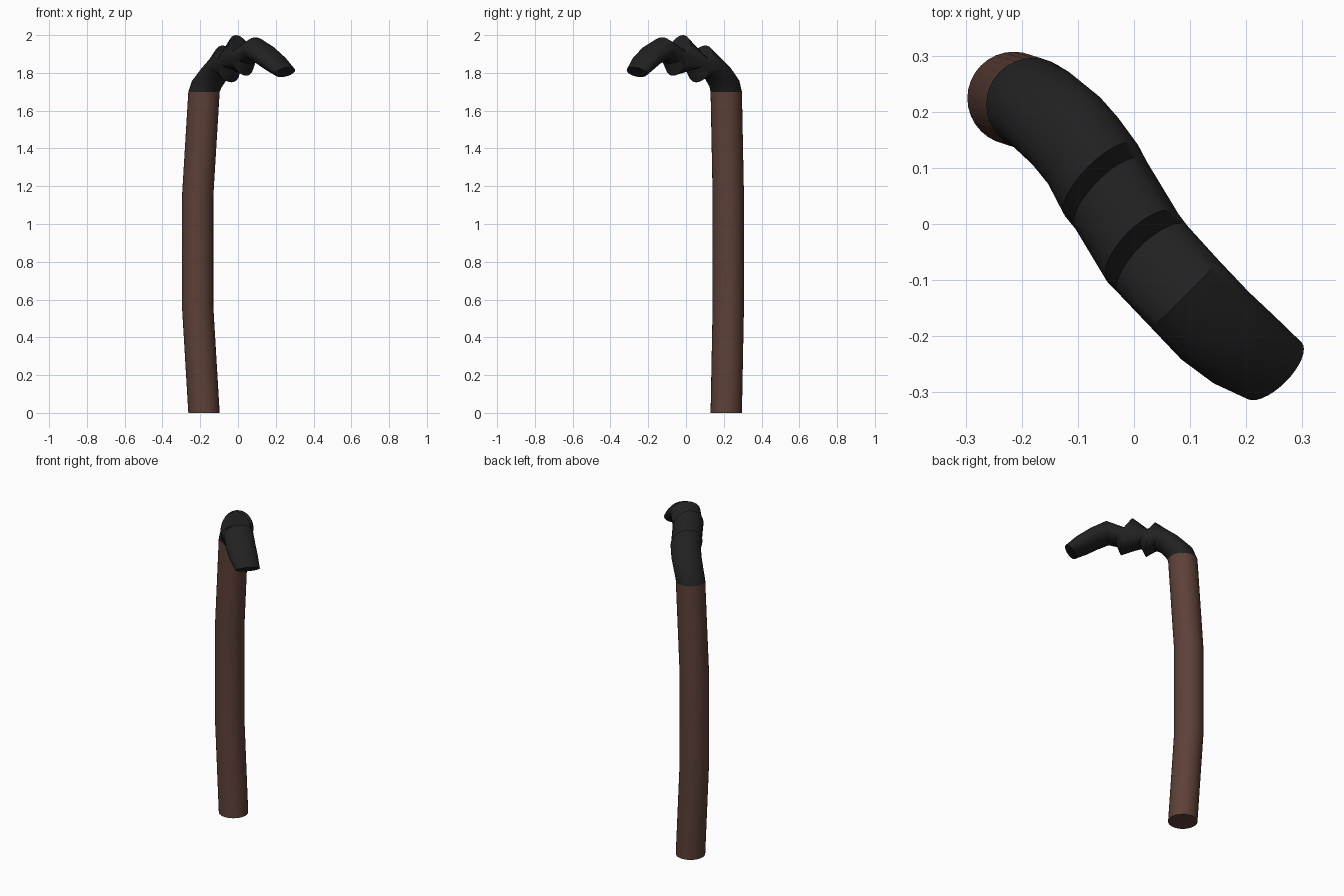
import bpy, bmesh, math
from mathutils import Vector

if "Cube" in bpy.data.objects:
    bpy.data.objects.remove(bpy.data.objects["Cube"])

SIDES = 32
ALONG = Vector((1, -1, 0)).normalized()    # horizontal direction of the handle
ACROSS = Vector((1, 1, 0)).normalized()
UP = Vector((0, 0, 1))


def material(name, rgb):
    m = bpy.data.materials.new(name)
    m.diffuse_color = (*rgb, 1)
    m.use_nodes = True
    m.node_tree.nodes["Principled BSDF"].inputs["Base Color"].default_value = m.diffuse_color
    return m


def loft(name, rings, mat):
    """Each ring is (centre, half axis a, half axis b)."""
    bm = bmesh.new()
    loops = []
    for c, a, b in rings:
        loops.append([bm.verts.new(c + a * math.cos(2 * math.pi * i / SIDES)
                                   + b * math.sin(2 * math.pi * i / SIDES))
                      for i in range(SIDES)])
    for p, q in zip(loops, loops[1:]):
        for i in range(SIDES):
            j = (i + 1) % SIDES
            bm.faces.new((p[i], p[j], q[j], q[i]))
    bm.faces.new(loops[0])
    bm.faces.new(loops[-1])
    bmesh.ops.recalc_face_normals(bm, faces=bm.faces)
    me = bpy.data.meshes.new(name)
    bm.to_mesh(me)
    bm.free()
    me.materials.append(mat)
    ob = bpy.data.objects.new(name, me)
    bpy.context.collection.objects.link(ob)
    bpy.context.view_layer.objects.active = ob
    ob.select_set(True)
    bpy.ops.object.shade_smooth_by_angle(angle=math.radians(30))
    ob.select_set(False)
    return ob


brown = material("dark brown wood", (0.1095, 0.0513, 0.0382))
black = material("black grip", (0.0152, 0.0152, 0.0152))

# Slightly bowed shaft
R = 0.083
shaft = [(-0.18, 0.213, 0), (-0.214, 0.224, 0.57),
         (-0.214, 0.224, 1.14), (-0.18, 0.213, 1.7)]
loft("shaft", [(Vector(c), ALONG * -R, ACROSS * R) for c in shaft], brown)

# Twisted handle: upper point (s, z), lower point (s, z), sideways offset, half width
sections = [
    (-0.361, 1.700, -0.195, 1.700, 0.023, 0.083),
    (-0.335, 1.765, -0.185, 1.720, 0.028, 0.083),
    (-0.255, 1.840, -0.150, 1.765, 0.032, 0.085),
    (-0.195, 1.885, -0.115, 1.785, 0.028, 0.086),
    (-0.130, 1.945, -0.063, 1.750, 0.014, 0.091),
    (-0.100, 1.890, -0.035, 1.820, 0.008, 0.088),
    (0.003, 2.000, 0.080, 1.785, -0.019, 0.088),
    (0.036, 1.930, 0.103, 1.850, -0.021, 0.086),
    (0.155, 1.988, 0.150, 1.862, -0.024, 0.085),
    (0.250, 1.945, 0.210, 1.840, -0.026, 0.085),
    (0.330, 1.890, 0.265, 1.810, -0.020, 0.081),
    (0.390, 1.830, 0.330, 1.778, -0.008, 0.070),
]
rings = []
for s1, z1, s2, z2, off, w in sections:
    top = ALONG * s1 + UP * z1
    low = ALONG * s2 + UP * z2
    rings.append(((top + low) / 2 + ACROSS * off, (top - low) / 2, ACROSS * w))
loft("handle", rings, black)
